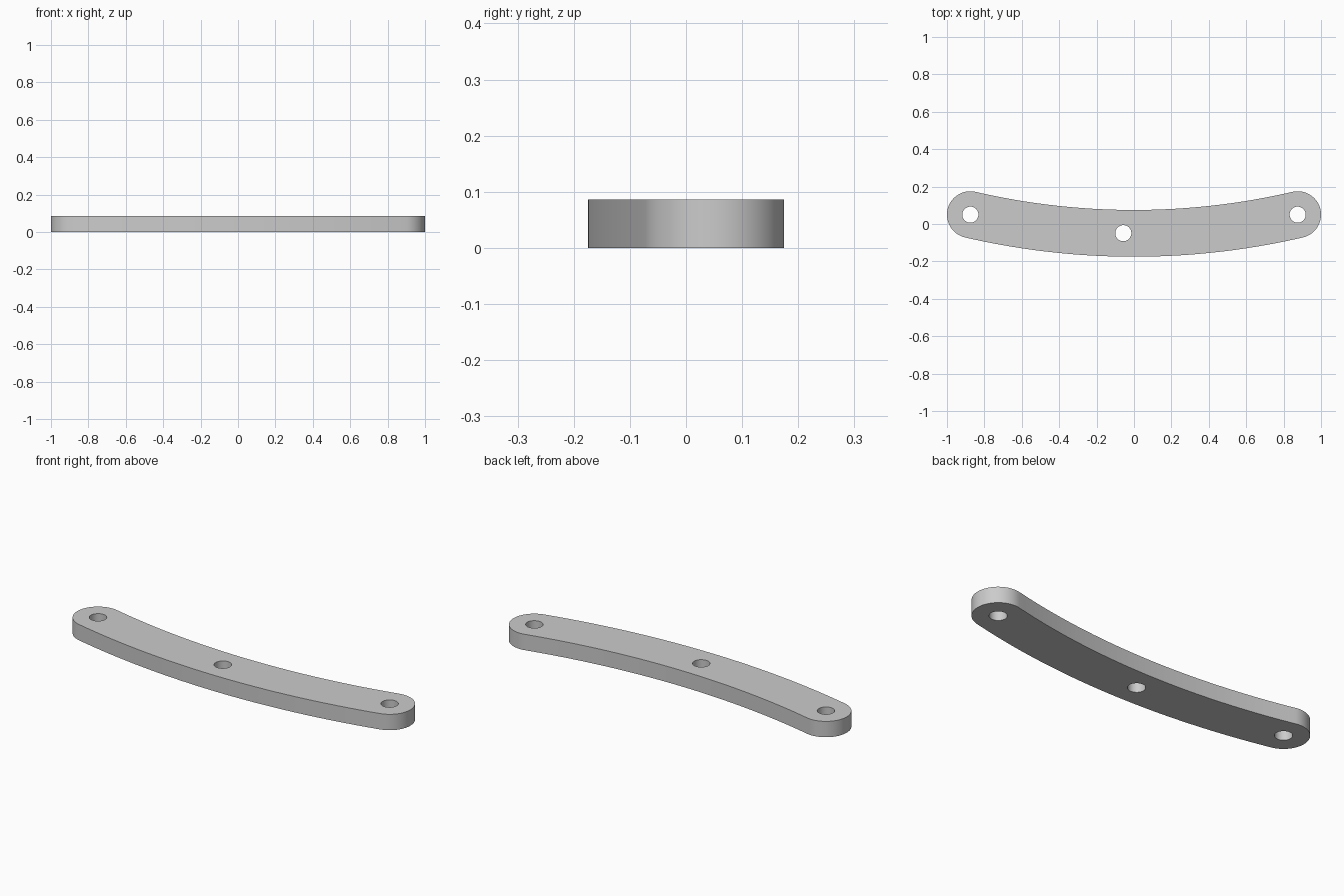
import bpy
import bmesh
from math import sin, cos, asin, pi, radians

if "Cube" in bpy.data.objects:
    bpy.data.objects.remove(bpy.data.objects["Cube"], do_unlink=True)

HEIGHT = 0.086
HALF_WIDTH = 0.125
HOLE_RADIUS = 0.043
END_X, END_Y, MID_Y = 0.875, 0.05, -0.05

# Centreline arc through the two end holes and the middle of the bar
sag = END_Y - MID_Y
RADIUS = (END_X ** 2 + sag ** 2) / (2 * sag)
CENTRE_Y = MID_Y + RADIUS
SWEEP = asin(END_X / RADIUS)


def arc(cx, cy, r, start, end, steps):
    angles = [start + (end - start) * i / steps for i in range(steps + 1)]
    return [(cx + r * cos(a), cy + r * sin(a)) for a in angles]


down = -pi / 2
a0, a1 = down - SWEEP, down + SWEEP

# Outline: outer arc, rounded end, inner arc, rounded end
outline = arc(0, CENTRE_Y, RADIUS + HALF_WIDTH, a0, a1, 48)
outline += arc(END_X, END_Y, HALF_WIDTH, a1, a1 + pi, 32)[1:-1]
outline += arc(0, CENTRE_Y, RADIUS - HALF_WIDTH, a1, a0, 48)
outline += arc(-END_X, END_Y, HALF_WIDTH, a0 + pi, a0 + 2 * pi, 32)[1:-1]

# Two end holes and one slightly off the middle
loops = [outline]
for x, y in ((-END_X, END_Y), (END_X, END_Y), (-0.057, MID_Y + 0.001)):
    loops.append(arc(x, y, HOLE_RADIUS, 0, 2 * pi, 40)[:-1])

# Filled, extruded profile
curve = bpy.data.curves.new("curved_bar_profile", "CURVE")
curve.dimensions = "2D"
curve.fill_mode = "BOTH"
curve.extrude = HEIGHT / 2
for loop in loops:
    spline = curve.splines.new("POLY")
    spline.points.add(len(loop) - 1)
    for point, (x, y) in zip(spline.points, loop):
        point.co = (x, y, 0, 1)
    spline.use_cyclic_u = True

bar = bpy.data.objects.new("curved_bar", curve)
bpy.context.collection.objects.link(bar)
bpy.ops.object.select_all(action="DESELECT")
bar.select_set(True)
bpy.context.view_layer.objects.active = bar
bpy.ops.object.convert(target="MESH")
bar = bpy.context.object
bar.name = "curved_bar"

# Weld caps to walls and stand the bar on the ground
bm = bmesh.new()
bm.from_mesh(bar.data)
bmesh.ops.remove_doubles(bm, verts=bm.verts, dist=0.0001)
bmesh.ops.recalc_face_normals(bm, faces=bm.faces)
bmesh.ops.translate(bm, verts=bm.verts, vec=(0, 0, HEIGHT / 2))
bm.to_mesh(bar.data)
bm.free()
bpy.ops.object.shade_smooth_by_angle(angle=radians(30))

# Plain grey
grey = bpy.data.materials.new("light_grey")
grey.use_nodes = True
colour = (0.6, 0.6, 0.6, 1)
grey.diffuse_color = colour
grey.node_tree.nodes["Principled BSDF"].inputs["Base Color"].default_value = colour
bar.data.materials.clear()
bar.data.materials.append(grey)
